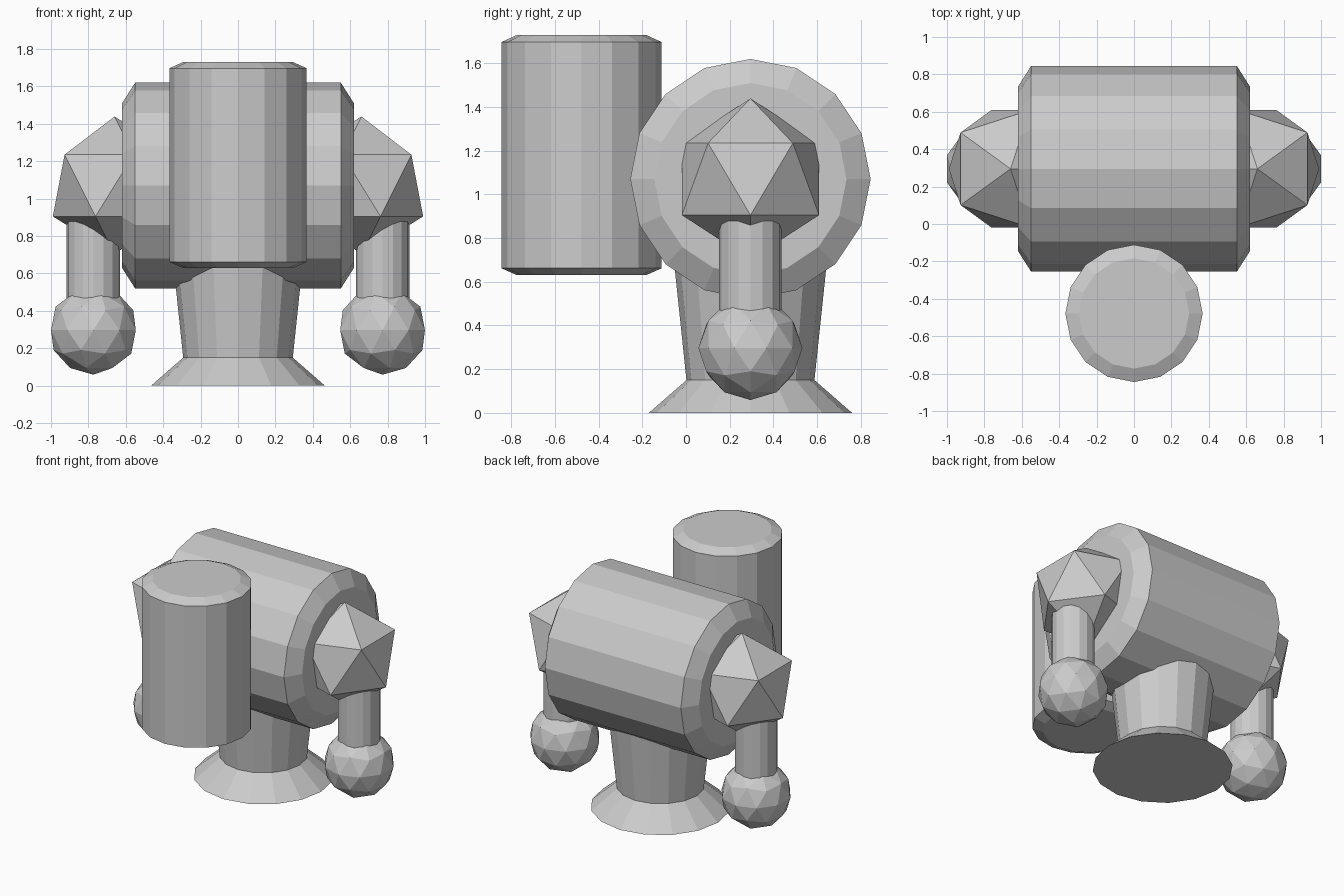
import bpy, bmesh
from math import cos, sin, pi
from mathutils import Matrix

if "Cube" in bpy.data.objects:
    bpy.data.objects.remove(bpy.data.objects["Cube"])

CY = 0.295   # y of the body axis, shared by pedestal and arms


def finish(name, bm, matrix):
    bm.transform(matrix)
    bmesh.ops.recalc_face_normals(bm, faces=bm.faces)
    mesh = bpy.data.meshes.new(name)
    bm.to_mesh(mesh)
    bm.free()
    obj = bpy.data.objects.new(name, mesh)
    bpy.context.collection.objects.link(obj)
    return obj


def lathe(name, profile, matrix, sides=16):
    """Closed flat-faced turned solid from (radius, height) pairs."""
    bm = bmesh.new()
    rings = [[bm.verts.new((r * cos(2 * pi * i / sides), r * sin(2 * pi * i / sides), z))
              for i in range(sides)] for r, z in profile]
    for a, b in zip(rings, rings[1:]):
        for i in range(sides):
            j = (i + 1) % sides
            bm.faces.new((a[i], a[j], b[j], b[i]))
    bm.faces.new(rings[0][::-1])
    bm.faces.new(rings[-1])
    return finish(name, bm, matrix)


def ico(name, level, radius, matrix):
    bm = bmesh.new()
    bmesh.ops.create_icosphere(bm, subdivisions=level, radius=radius)
    return finish(name, bm, matrix)


# Horizontal barrel body with chamfered ends
lathe("body", [(0.44, -0.62), (0.55, -0.55), (0.55, 0.55), (0.44, 0.62)],
      Matrix.Translation((0, CY, 1.07)) @ Matrix.Rotation(pi / 2, 4, 'Y'))

# Upright front drum
lathe("front_drum", [(0.295, 0.63), (0.367, 0.662), (0.367, 1.697), (0.295, 1.73)],
      Matrix.Translation((0, -0.478, 0)))

# Pedestal with flared foot
lathe("pedestal", [(0.465, 0), (0.293, 0.15), (0.356, 0.75)],
      Matrix.Translation((0, CY, 0)))

# Mirrored shoulders, arms and hands
for side, s in (("left", -1), ("right", 1)):
    mirror = Matrix.Diagonal((-s, 1, 1, 1))
    ico(side + "_shoulder", 1, 0.369, mirror @ Matrix.Translation((-0.66, CY, 1.07)))
    lathe(side + "_arm", [(0.143, 0.3), (0.143, 1.0)],
          mirror @ Matrix.Translation((-0.773, CY, 0)))
    ico(side + "_hand", 2, 0.238, mirror @ Matrix.Translation((-0.773, CY, 0.297)))
